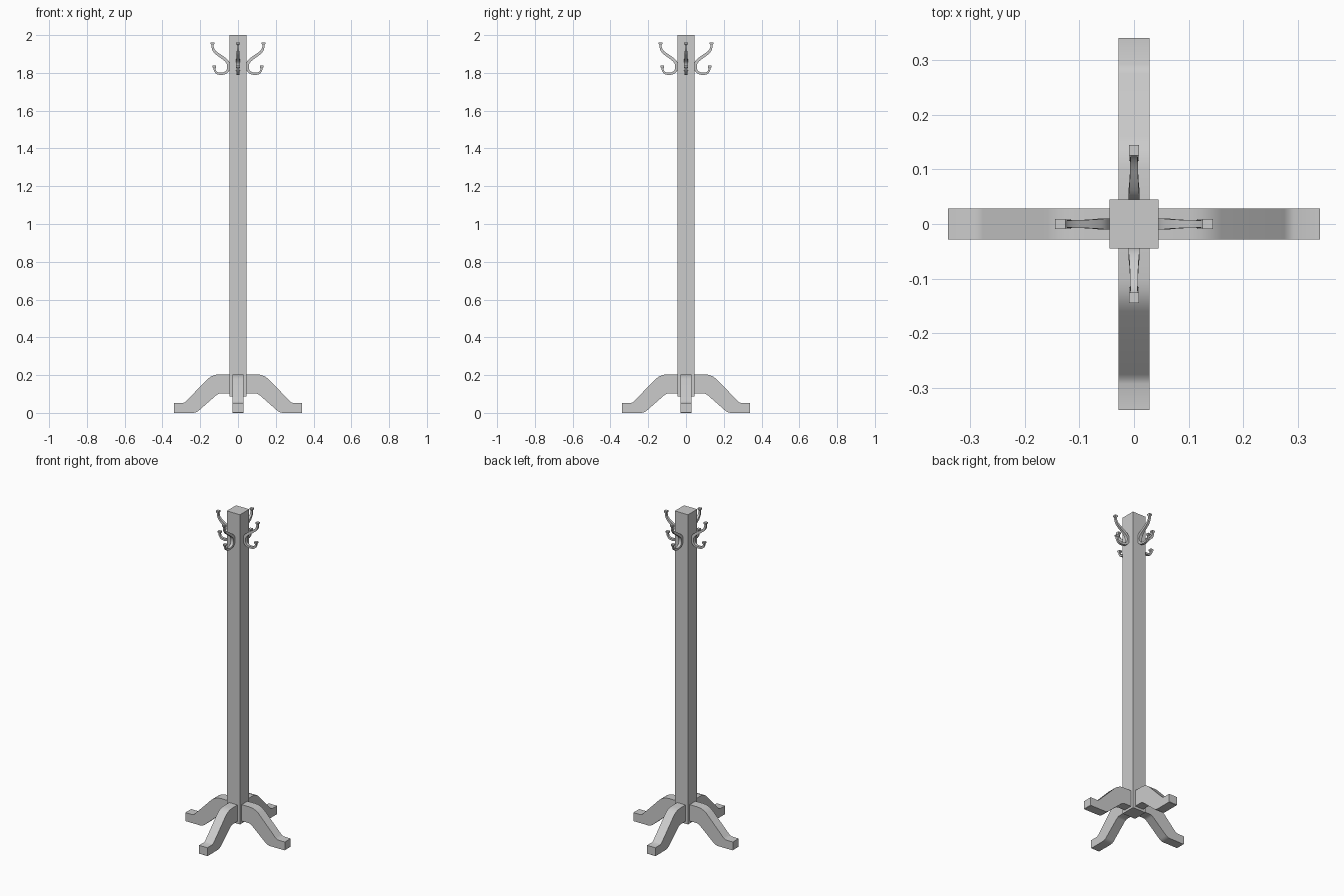
import bpy, bmesh, math
from mathutils import Vector, Matrix

if "Cube" in bpy.data.objects:
    bpy.data.objects.remove(bpy.data.objects["Cube"])


def finish(name, bm, angle=0, smooth=False):
    bmesh.ops.recalc_face_normals(bm, faces=bm.faces)
    me = bpy.data.meshes.new(name)
    bm.to_mesh(me)
    bm.free()
    ob = bpy.data.objects.new(name, me)
    bpy.context.collection.objects.link(ob)
    ob.rotation_euler.z = angle
    if smooth:
        bpy.ops.object.select_all(action='DESELECT')
        ob.select_set(True)
        bpy.context.view_layer.objects.active = ob
        bpy.ops.object.shade_smooth_by_angle(angle=math.radians(35))
    return ob


def box(bm, size, centre):
    m = Matrix.Translation(centre) @ Matrix.Diagonal((*size, 1))
    bmesh.ops.create_cube(bm, size=1, matrix=m)


def spline(pts, steps=4):
    # Catmull-Rom through points of (x, z, half_width, half_thickness)
    p = [Vector(q) for q in pts]
    p = [2 * p[0] - p[1]] + p + [2 * p[-1] - p[-2]]
    out = []
    for i in range(1, len(p) - 2):
        a, b, c, d = p[i - 1:i + 3]
        for s in range(steps):
            t = s / steps
            out.append(0.5 * (2 * b + (c - a) * t + (2 * a - 5 * b + 4 * c - d) * t * t
                              + (3 * b - a - 3 * c + d) * t ** 3))
    return out + [p[-2]]


def sweep(bm, path):
    # rectangular strap swept in the xz plane
    rings = []
    for i, q in enumerate(path):
        t = path[min(i + 1, len(path) - 1)] - path[max(i - 1, 0)]
        n = Vector((-t[1], 0, t[0])).normalized() * q[3]
        c = Vector((q[0], 0, q[1]))
        w = Vector((0, q[2], 0))
        rings.append([bm.verts.new(v) for v in (c + n + w, c + n - w, c - n - w, c - n + w)])
    for a, b in zip(rings, rings[1:]):
        for k in range(4):
            bm.faces.new((a[k], a[(k + 1) % 4], b[(k + 1) % 4], b[k]))
    bm.faces.new(rings[0])
    bm.faces.new(rings[-1])


# Square post
bm = bmesh.new()
box(bm, (0.09, 0.09, 1.912), (0, 0, 1.044))
finish("post", bm)

# Leg side profile (x, z)
LEG = [(0.04, 0.204), (0.10, 0.204), (0.122, 0.201), (0.142, 0.193), (0.16, 0.18),
       (0.275, 0.062), (0.282, 0.056), (0.292, 0.052), (0.34, 0.052), (0.34, 0.002),
       (0.338, 0), (0.235, 0), (0.222, 0.003), (0.21, 0.01), (0.112, 0.096),
       (0.102, 0.101), (0.09, 0.103), (0.04, 0.103)]
# Hook centreline: upper tip, back plate against the post, lower tip
HOOK = [(0.135, 1.955, .006, .005), (0.132, 1.927, .006, .006), (0.115, 1.905, .007, .007),
        (0.080, 1.880, .008, .008), (0.056, 1.858, .010, .008), (0.049, 1.832, .010, .008),
        (0.057, 1.808, .009, .007), (0.080, 1.796, .008, .006), (0.108, 1.798, .007, .006),
        (0.122, 1.812, .006, .005), (0.125, 1.832, .006, .005)]

for i, side in enumerate(("right", "back", "left", "front")):
    ang = i * math.pi / 2
    # Leg
    bm = bmesh.new()
    f = bm.faces.new([bm.verts.new((x, -0.0285, z)) for x, z in LEG])
    r = bmesh.ops.extrude_face_region(bm, geom=[f])
    bmesh.ops.translate(bm, vec=(0, 0.057, 0),
                        verts=[v for v in r["geom"] if isinstance(v, bmesh.types.BMVert)])
    finish(side + "_leg", bm, ang, True)
    # Double coat hook with flared tips
    bm = bmesh.new()
    sweep(bm, spline(HOOK))
    for x, z in ((0.135, 1.947), (0.125, 1.824)):
        sweep(bm, [Vector(q) for q in ((x, z, .006, .005), (x, z + .006, .0095, .0095),
                                       (x, z + .014, .0095, .0095))])
    finish(side + "_hook", bm, ang, True)
